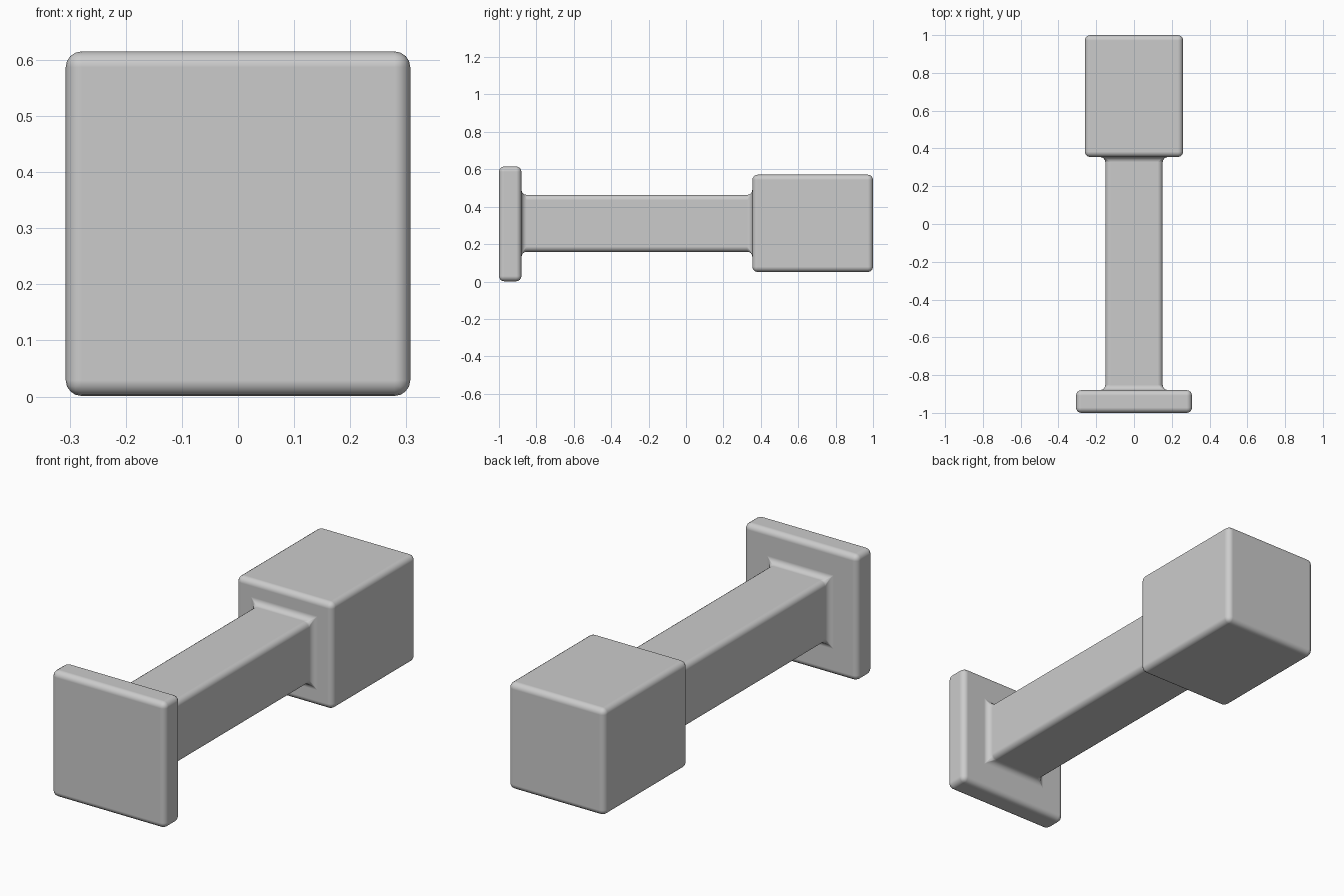
import bpy, bmesh

if "Cube" in bpy.data.objects:
    bpy.data.objects.remove(bpy.data.objects["Cube"])

CZ = 0.308
# square sections along y: (y, half width) for plate, shaft and block head
SECTIONS = [(-1.0, 0.307), (-0.88, 0.307), (-0.88, 0.152),
            (0.355, 0.152), (0.355, 0.26), (1.0, 0.26)]

bm = bmesh.new()
rings = []
for y, h in SECTIONS:
    cz = CZ + (0.003 if h < 0.3 else 0)
    rings.append([bm.verts.new((sx * h, y, cz + sz * h))
                  for sx, sz in ((-1, -1), (1, -1), (1, 1), (-1, 1))])

# walls and steps between sections, then the two end caps
for a, b in zip(rings, rings[1:]):
    for i in range(4):
        j = (i + 1) % 4
        bm.faces.new((a[i], a[j], b[j], b[i]))
bm.faces.new(rings[0])
bm.faces.new(rings[-1])
bmesh.ops.recalc_face_normals(bm, faces=bm.faces)

mesh = bpy.data.meshes.new("square_mallet")
bm.to_mesh(mesh)
bm.free()
mallet = bpy.data.objects.new("square_mallet", mesh)
bpy.context.collection.objects.link(mallet)

# rounded outer edges and filleted inner corners
bevel = mallet.modifiers.new("rounded_edges", "BEVEL")
bevel.width = 0.028
bevel.segments = 4
bevel.limit_method = "ANGLE"
bevel.harden_normals = True

bpy.context.view_layer.objects.active = mallet
mallet.select_set(True)
bpy.ops.object.shade_smooth()
